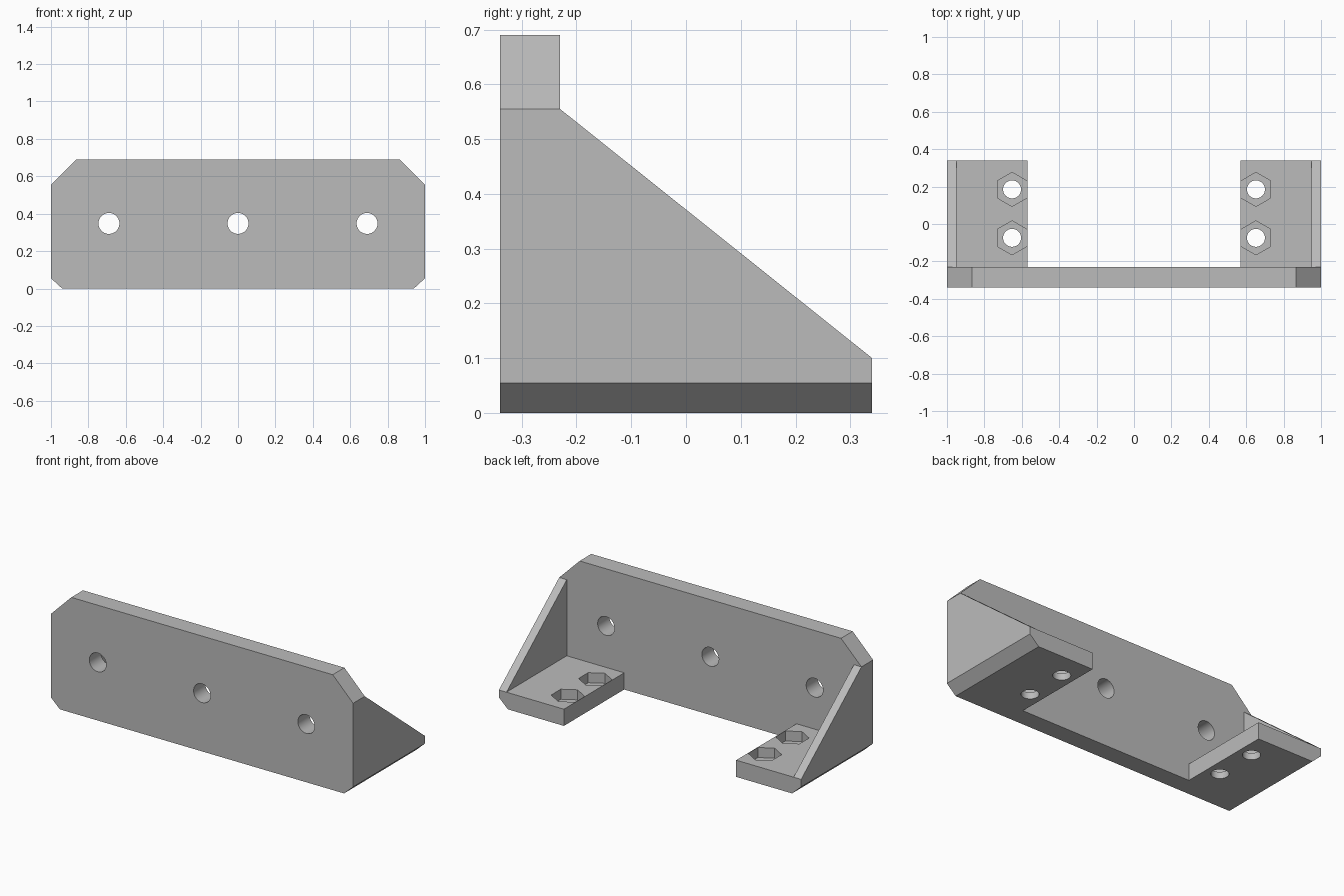
import bpy
import bmesh
import math
from mathutils import Matrix, Vector

cube = bpy.data.objects.get("Cube")
if cube:
    bpy.data.objects.remove(cube, do_unlink=True)

# Single plain grey
grey = bpy.data.materials.new("plain grey")
grey.use_nodes = True
colour = (0.5, 0.5, 0.5, 1)
grey.diffuse_color = colour
grey.node_tree.nodes["Principled BSDF"].inputs["Base Color"].default_value = colour

FRONT, PLATE_BACK, REAR = -0.34, -0.23, 0.34
FOOT_TOP, INNER = 0.1, 0.57


def finish(name, bm):
    bmesh.ops.recalc_face_normals(bm, faces=bm.faces)
    mesh = bpy.data.meshes.new(name)
    bm.to_mesh(mesh)
    bm.free()
    mesh.materials.append(grey)
    obj = bpy.data.objects.new(name, mesh)
    bpy.context.collection.objects.link(obj)
    return obj


def prism(name, points, offset):
    """Extrude a planar outline along an offset vector."""
    bm = bmesh.new()
    face = bm.faces.new([bm.verts.new(p) for p in points])
    new = bmesh.ops.extrude_face_region(bm, geom=[face])["geom"]
    verts = [v for v in new if isinstance(v, bmesh.types.BMVert)]
    bmesh.ops.translate(bm, verts=verts, vec=Vector(offset))
    return finish(name, bm)


def cylinder(name, sides, radius, depth, centre, turn):
    bm = bmesh.new()
    bmesh.ops.create_cone(bm, cap_ends=True, segments=sides, radius1=radius,
                          radius2=radius, depth=depth,
                          matrix=Matrix.Translation(centre) @ turn)
    obj = finish(name, bm)
    obj.hide_render = True
    return obj


def combine(target, other, operation):
    """Apply a boolean and discard the second body."""
    mod = target.modifiers.new("combine", 'BOOLEAN')
    mod.operation = operation
    mod.solver = 'EXACT'
    mod.object = other
    bpy.context.view_layer.update()
    graph = bpy.context.evaluated_depsgraph_get()
    mesh = bpy.data.meshes.new_from_object(target.evaluated_get(graph))
    target.modifiers.clear()
    target.data = mesh
    bpy.data.objects.remove(other, do_unlink=True)


# Upright plate with clipped corners
half = [(0.94, 0), (1, 0.055), (1, 0.555), (0.865, 0.69)]
outline = half + [(-x, z) for x, z in reversed(half)]
bracket = prism("mounting_bracket", [(x, FRONT, z) for x, z in outline],
                (0, PLATE_BACK - FRONT, 0))

# Feet and triangular side gussets
foot_outline = [(INNER, 0), (0.94, 0), (1, 0.055), (1, FOOT_TOP), (INNER, FOOT_TOP)]
gusset_outline = [(PLATE_BACK, 0.07), (REAR, 0.07), (REAR, FOOT_TOP), (PLATE_BACK, 0.555)]
for side in (-1, 1):
    foot = prism("foot", [(side * x, PLATE_BACK, z) for x, z in foot_outline],
                 (0, REAR - PLATE_BACK, 0))
    gusset = prism("gusset", [(side * 0.95, y, z) for y, z in gusset_outline],
                   (side * 0.05, 0, 0))
    combine(foot, gusset, 'UNION')
    combine(bracket, foot, 'UNION')

# Three bolt holes through the plate
along_y = Matrix.Rotation(math.pi / 2, 4, 'X')
for x in (-0.69, 0, 0.69):
    hole = cylinder("plate_hole", 48, 0.056, 0.3, (x, -0.285, 0.348), along_y)
    combine(bracket, hole, 'DIFFERENCE')

# Bolt holes with hexagonal nut pockets in the feet
upright = Matrix.Identity(4)
for side in (-1, 1):
    for y in (-0.074, 0.185):
        spot = side * 0.652
        hole = cylinder("foot_hole", 48, 0.048, 0.4, (spot, y, 0), upright)
        combine(bracket, hole, 'DIFFERENCE')
        pocket = cylinder("nut_pocket", 6, 0.091, 0.12, (spot, y, FOOT_TOP), upright)
        combine(bracket, pocket, 'DIFFERENCE')

# Merge flat regions and smooth only the round bores
bm = bmesh.new()
bm.from_mesh(bracket.data)
bmesh.ops.remove_doubles(bm, verts=bm.verts, dist=0.0001)
bmesh.ops.dissolve_limit(bm, angle_limit=0.01, verts=bm.verts, edges=bm.edges)
bm.to_mesh(bracket.data)
bm.free()
bpy.context.view_layer.objects.active = bracket
bracket.select_set(True)
bpy.ops.object.shade_smooth_by_angle(angle=math.radians(20))
